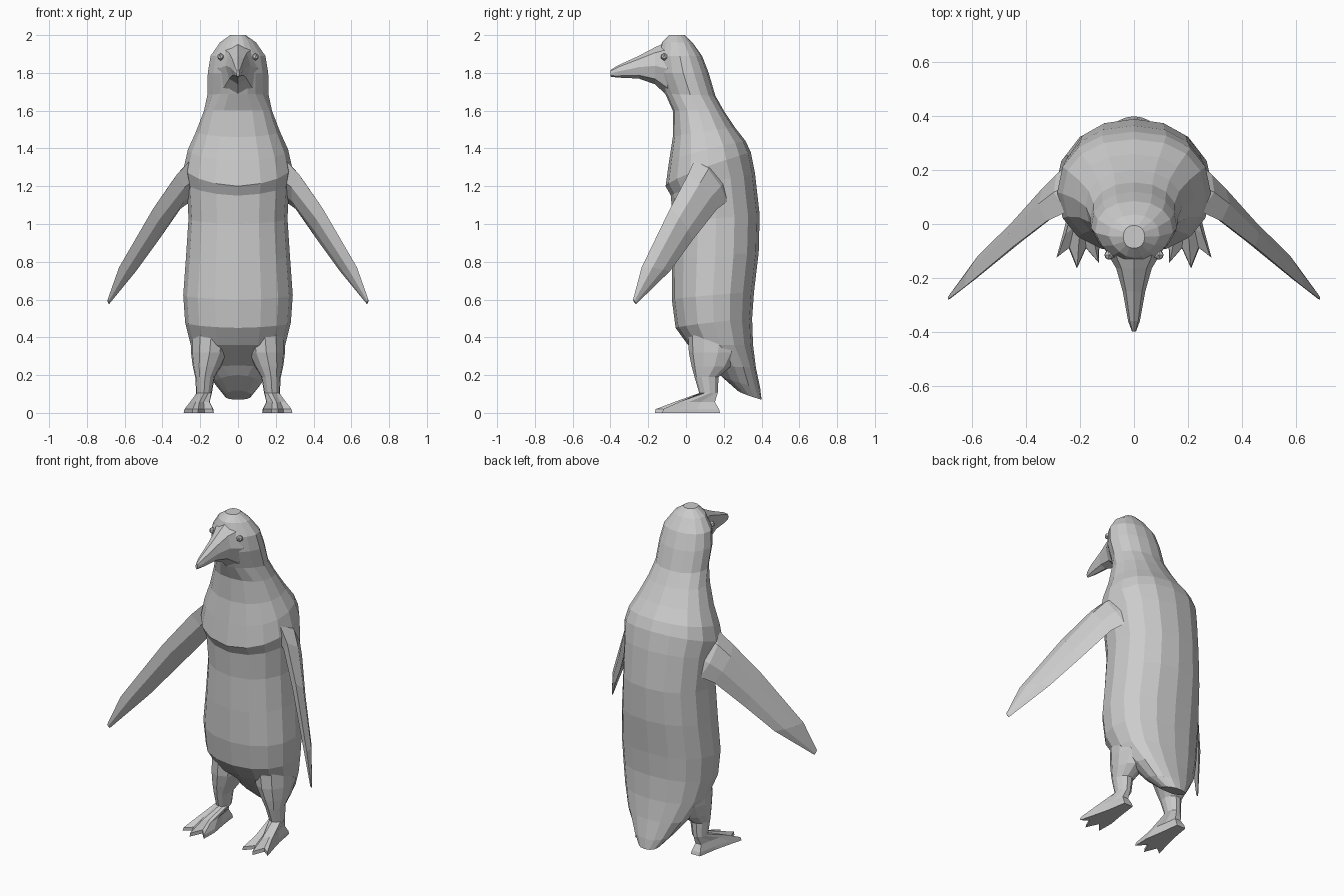
import bpy, bmesh
from math import sin, cos, tau, radians
from mathutils import Vector

if "Cube" in bpy.data.objects:
    bpy.data.objects.remove(bpy.data.objects["Cube"])


def loft(name, rings, mirror=False):
    """Skin a list of equal-length point rings and cap both ends."""
    bm = bmesh.new()
    rows = [[bm.verts.new(p) for p in ring] for ring in rings]
    n = len(rows[0])
    for a, b in zip(rows, rows[1:]):
        for i in range(n):
            j = (i + 1) % n
            bm.faces.new((a[i], a[j], b[j], b[i]))
    bm.faces.new(rows[0])
    bm.faces.new(rows[-1])
    bmesh.ops.recalc_face_normals(bm, faces=bm.faces)
    return finish(name, bm, mirror)


def finish(name, bm, mirror):
    mesh = bpy.data.meshes.new(name)
    bm.to_mesh(mesh)
    bm.free()
    ob = bpy.data.objects.new(name, mesh)
    bpy.context.collection.objects.link(ob)
    if mirror:
        ob.modifiers.new("mirror", 'MIRROR')
    return ob


def soft(v, power=0.9):
    """Slightly squared-off sine or cosine."""
    return abs(v) ** power * (1 if v >= 0 else -1)


# Body and head: tilted oval rings (front z, front y, back z, back y, half width)
profile = [
    (.12, .27, .07, .40, .07), (.20, .18, .13, .393, .125),
    (.25, .14, .24, .37, .19), (.36, .01, .36, .355, .25),
    (.45, -.055, .50, .35, .28), (.60, -.075, .64, .36, .29),
    (.80, -.075, .85, .385, .275), (1.0, -.07, 1.05, .39, .262),
    (1.15, -.08, 1.27, .365, .272), (1.20, -.108, 1.38, .343, .285),
    (1.33, -.09, 1.44, .315, .265), (1.46, -.07, 1.51, .26, .222),
    (1.60, -.07, 1.60, .20, .18), (1.69, -.11, 1.68, .155, .162),
    (1.80, -.15, 1.80, .12, .16), (1.89, -.15, 1.89, .085, .145),
    (1.965, -.125, 1.96, .035, .095), (2.0, -.09, 2.0, -.005, .04),
]
SIDES = 16
body = []
for zf, yf, zb, yb, w in profile:
    taper = .3 if 1.68 < zf < 1.99 else 0  # the face narrows towards the beak
    ring = []
    for k in range(SIDES):
        a = tau * k / SIDES
        t = (soft(sin(a)) + 1) / 2
        x = w * soft(cos(a)) * (1 - taper * max(0, .5 - t) * 2)
        ring.append((x, yf + (yb - yf) * t, zf + (zb - zf) * t ** .75))
    body.append(ring)
loft("body", body)

# Beak and face: oval rings running forward (y, top z, bottom z, half width)
beak = []
for y, top, low, w in [(-.01, 1.96, 1.64, .13), (-.10, 1.965, 1.68, .105),
                       (-.165, 1.935, 1.74, .066), (-.25, 1.89, 1.77, .042),
                       (-.36, 1.84, 1.775, .022), (-.40, 1.815, 1.78, .007)]:
    beak.append([(w * cos(tau * k / 8), y,
                  (top + low) / 2 + (top - low) / 2 * sin(tau * k / 8)) for k in range(8)])
loft("beak", beak)

# Flippers: thin sections (leading edge, trailing edge, half thickness)
sections = [
    ((.14, .09, 1.41), (.16, .26, 1.16), .05),
    ((.25, .045, 1.34), (.25, .22, 1.12), .055),
    ((.325, .01, 1.26), (.305, .165, 1.08), .042),
    ((.45, -.085, 1.08), (.42, .035, .915), .03),
    ((.63, -.235, .77), (.54, -.085, .75), .022),
    ((.69, -.28, .60), (.683, -.265, .575), .005),
]
axis = Vector((.42, -.40, -.72))
flipper = []
for lead, trail, t in sections:
    lead, trail = Vector(lead), Vector(trail)
    n = (trail - lead).cross(axis).normalized() * t
    flipper.append([lead, lead.lerp(trail, .3) + n, lead.lerp(trail, .7) + n * .8,
                    trail, lead.lerp(trail, .7) - n * .8, lead.lerp(trail, .3) - n])
loft("flipper", flipper, True)

# Legs and feet: three-toed outline lofted up into the ankle and thigh
FOOT_X = .19
outline = [(.03, .18), (.05, .06), (.075, -.04), (.098, -.125), (.052, -.09),
           (.022, -.165), (-.012, -.09), (-.06, -.145), (-.062, -.04),
           (-.045, .06), (-.03, .18)]
leg = [[(FOOT_X + x, y, 0) for x, y in outline],
       [(FOOT_X + x * .95, y * .97, .02) for x, y in outline]]
# Instep between the toes and the ankle
leg.append([(FOOT_X + x * .65, .06 + (y - .03) * .62, .058) for x, y in outline])
for z, cx, cy, rx, ry in [(.105, .18, .12, .042, .05), (.19, .175, .11, .052, .065),
                          (.245, .165, .135, .075, .105), (.32, .15, .15, .10, .135),
                          (.44, .14, .16, .11, .15)]:
    ring = []
    for k in range(len(outline)):
        a = radians(90) - (k + .5) * tau / len(outline)
        ring.append((cx + rx * cos(a), cy + ry * sin(a), z))
    leg.append(ring)
loft("leg_and_foot", leg, True)

# Eyes
bm = bmesh.new()
bmesh.ops.create_icosphere(bm, subdivisions=1, radius=.02)
bmesh.ops.translate(bm, verts=bm.verts, vec=(.092, -.115, 1.885))
finish("eye", bm, True)
